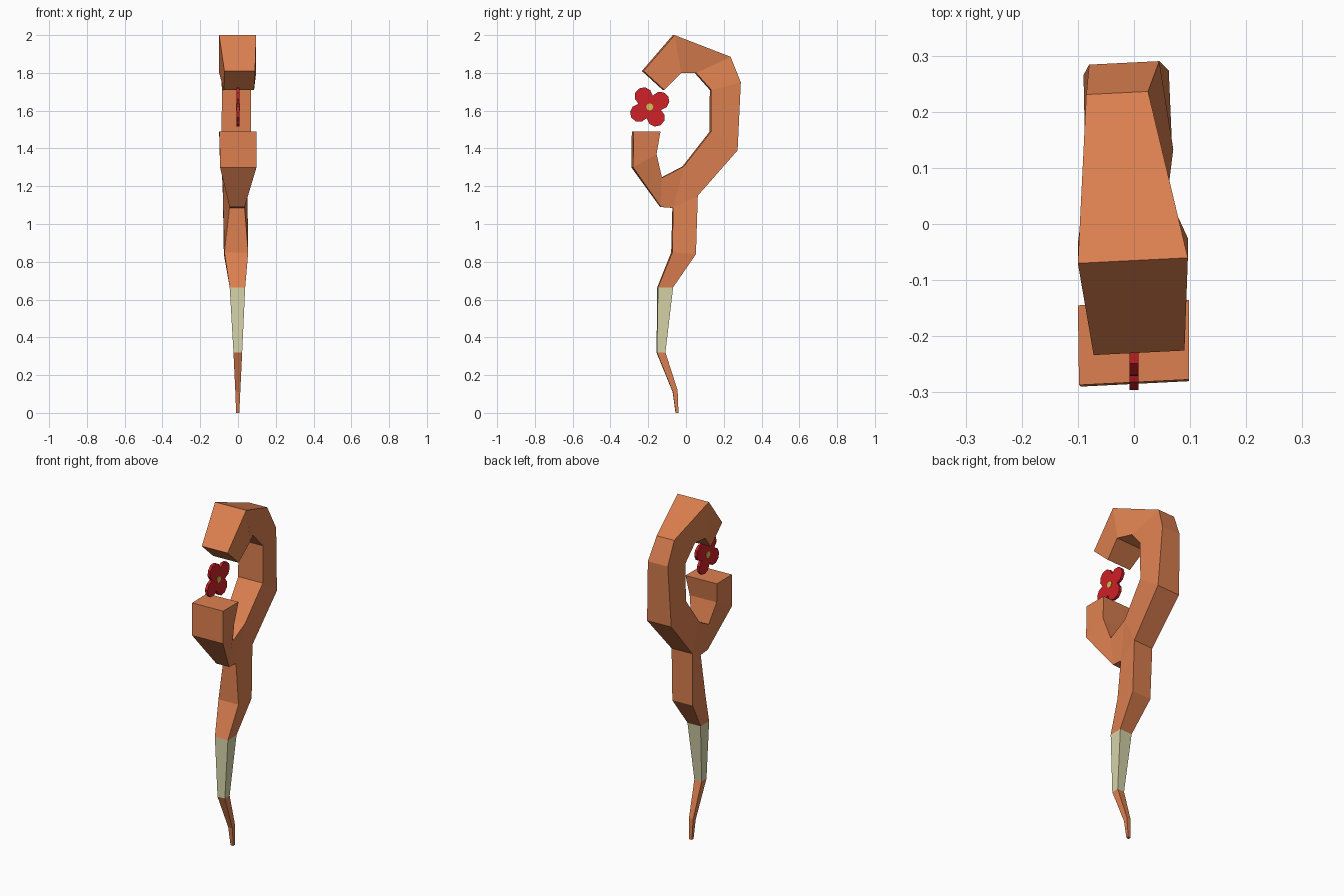
import bpy, bmesh, math

if "Cube" in bpy.data.objects:
    bpy.data.objects.remove(bpy.data.objects["Cube"])


def material(name, rgb):
    m = bpy.data.materials.new(name)
    m.diffuse_color = (*rgb, 1)
    m.use_nodes = True
    m.node_tree.nodes["Principled BSDF"].inputs["Base Color"].default_value = m.diffuse_color
    return m


WOOD = material("orange wood", (0.72, 0.216, 0.08))
WRAP = material("pale grip wrap", (0.68, 0.66, 0.40))
RED = material("petal red", (0.62, 0.015, 0.02))
YELLOW = material("flower yellow", (0.62, 0.56, 0.08))


def finish(name, bm, mats):
    bmesh.ops.recalc_face_normals(bm, faces=bm.faces)
    me = bpy.data.meshes.new(name)
    bm.to_mesh(me)
    bm.free()
    for m in mats:
        me.materials.append(m)
    ob = bpy.data.objects.new(name, me)
    bpy.context.collection.objects.link(ob)
    return ob


# Side profile points: name -> (y, z, left x, right x); f = front edge, b = back edge
P = {
    # stem, from the foot upwards
    "f0": (-0.055, 0.0, -0.01, 0.007), "b0": (-0.04, 0.0, -0.01, 0.007),
    "f1": (-0.07, 0.11, -0.014, 0.012), "b1": (-0.045, 0.12, -0.014, 0.012),
    "f2": (-0.155, 0.32, -0.024, 0.022), "b2": (-0.11, 0.32, -0.024, 0.022),
    "f3": (-0.15, 0.665, -0.044, 0.038), "b3": (-0.07, 0.665, -0.044, 0.038),
    "f4": (-0.075, 0.85, -0.072, 0.054), "b4": (0.05, 0.84, -0.075, 0.052),
    "f5": (-0.07, 1.085, -0.045, 0.035), "b5": (0.06, 1.15, -0.08, 0.05),
    # ring, o = outer edge, i = inner edge
    "i0": (-0.015, 1.305, -0.075, 0.055),
    "o1": (0.27, 1.39, -0.09, 0.062), "i1": (0.13, 1.49, -0.087, 0.068),
    "o2": (0.288, 1.75, -0.08, 0.045), "i2": (0.13, 1.71, -0.085, 0.07),
    "o3": (0.235, 1.885, -0.085, 0.025), "i3": (0.05, 1.80, -0.09, 0.06),
    "o4": (-0.065, 2.0, -0.1, 0.096), "i4": (-0.03, 1.80, -0.1, 0.096),
    "o5": (-0.23, 1.81, -0.072, 0.09), "i5": (-0.12, 1.71, -0.075, 0.085),
    # short front hook
    "h0": (-0.135, 1.09, -0.045, 0.035), "k0": (-0.13, 1.245, -0.055, 0.055),
    "h1": (-0.285, 1.30, -0.095, 0.098), "k1": (-0.16, 1.37, -0.085, 0.085),
    "h2": (-0.282, 1.49, -0.098, 0.098), "k2": (-0.14, 1.49, -0.1, 0.098),
}


def strip(pairs):
    pairs = [(p[:2], p[2:]) for p in pairs.split()]
    return [(a, b, d, c) for (a, b), (c, d) in zip(pairs, pairs[1:])]


# Staff: the side profile on both flanks, bridged along its outline
panels = strip("f0b0 f1b1 f2b2 f3b3 f4b4 f5b5") + [("f5", "b5", "i0")]
panels += strip("i0b5 i1o1 i2o2 i3o3 i4o4 i5o5")
panels += strip("f5i0 h0k0 h1k1 h2k2")
bm = bmesh.new()
left, right = {}, {}
for key, (y, z, xl, xr) in P.items():
    left[key] = bm.verts.new((xl, y + 0.05 * xl, z))
    right[key] = bm.verts.new((xr, y + 0.05 * xr, z))
uses = {}
for keys in panels:
    for side in (left, right):
        bm.faces.new([side[k] for k in keys])
    for a, b in zip(keys, keys[1:] + keys[:1]):
        uses.setdefault(frozenset((a, b)), []).append((a, b))
for edge in uses.values():
    if len(edge) == 1:
        a, b = edge[0]
        bm.faces.new((left[a], left[b], right[b], right[a]))
# Grip wrap: faces between the two band heights
for f in bm.faces:
    if all(0.31 < v.co.z < 0.67 for v in f.verts):
        f.material_index = 1
finish("staff", bm, [WOOD, WRAP])


# Flower hanging in the ring opening
def plate(name, outline, half, mat):
    bm = bmesh.new()
    a = [bm.verts.new((-half, y, z)) for y, z in outline]
    b = [bm.verts.new((half, y, z)) for y, z in outline]
    bm.faces.new(a)
    bm.faces.new(b[::-1])
    for i in range(len(a)):
        j = (i + 1) % len(a)
        bm.faces.new((a[i], b[i], b[j], a[j]))
    return finish(name, bm, [mat])


CY, CZ = -0.192, 1.62
petals = []
for k in range(4):
    t = math.radians(30 + 90 * k)
    for s in range(-3, 4):
        u = math.radians(s * 38)
        petals.append((CY + 0.065 * math.cos(t) + 0.048 * math.cos(t + u),
                       CZ + 0.065 * math.sin(t) + 0.048 * math.sin(t + u)))
plate("flower_petals", petals, 0.008, RED)
disc = [(CY + 0.019 * math.cos(i * math.pi / 4), CZ + 0.019 * math.sin(i * math.pi / 4))
        for i in range(8)]
plate("flower_center", disc, 0.011, YELLOW)
